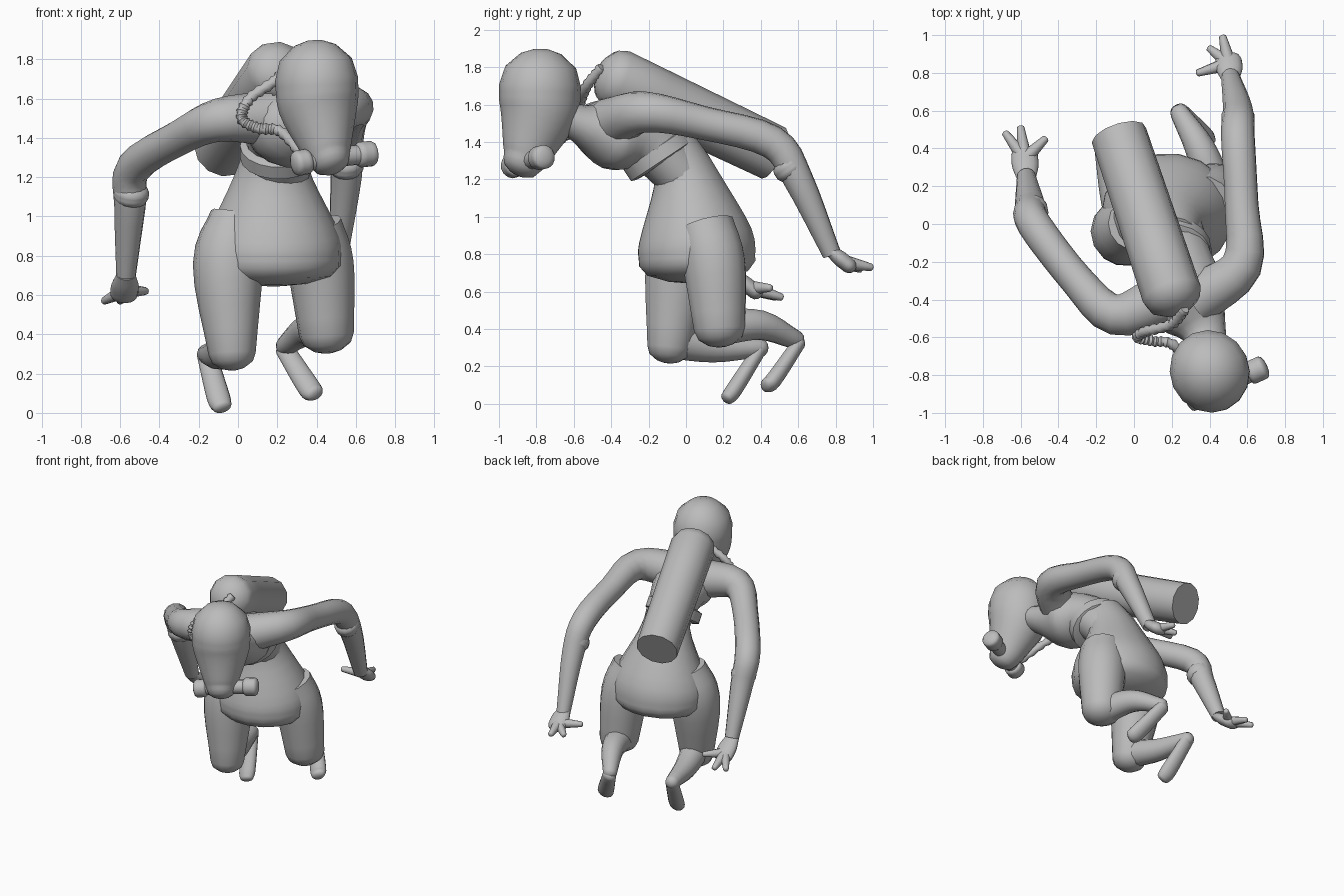
import bpy
import bmesh
import math
from mathutils import Vector

cube = bpy.data.objects.get("Cube")
if cube:
    bpy.data.objects.remove(cube, do_unlink=True)

# One plain grey for the whole figure
grey = bpy.data.materials.new("plain grey")
grey.use_nodes = True
grey.diffuse_color = (.5, .5, .5, 1)
shader = grey.node_tree.nodes["Principled BSDF"]
shader.inputs["Base Color"].default_value = grey.diffuse_color

parts = []
forward = Vector((1, 0, 0))
upward = Vector((0, 0, 1))
face_side = Vector((.9, .4, 0))


def smooth_path(joints, steps):
    """Run a smooth curve through the joints, radius included."""
    keys = [Vector(joint) for joint in joints]
    keys.insert(0, keys[0] * 2 - keys[1])
    keys.append(keys[-1] * 2 - keys[-2])
    path = []
    for before, start, end, after in zip(keys, keys[1:], keys[2:], keys[3:]):
        leave = (end - before) / 2
        arrive = (after - start) / 2
        for step in range(steps):
            t = step / steps
            blend = t * t * (3 - 2 * t)
            path.append(start.lerp(end, blend)
                        + leave * t * (1 - t) ** 2
                        - arrive * t * t * (1 - t))
    path.append(keys[-2])
    return path


def tube(name, joints, side=forward, depth=1, start_dome=0, end_dome=0,
         sides=14, steps=4, ribs=0):
    """Sweep an ellipse through (x, y, z, radius) joints, with domed ends."""
    path = smooth_path(joints, steps)
    centres = [Vector(key[:3]) for key in path]
    last = len(path) - 1
    curve_angles = [math.radians(angle) for angle in (30, 60, 80)]
    across = side
    bm = bmesh.new()
    rings = []

    def add_ring(centre, radius):
        ring = []
        for k in range(sides):
            angle = math.tau * k / sides
            offset = across * math.cos(angle) + deep * math.sin(angle) * depth
            ring.append(bm.verts.new(centre + offset * radius))
        rings.append(ring)

    for i, centre in enumerate(centres):
        along = centres[min(i + 1, last)] - centres[max(i - 1, 0)]
        along.normalize()
        across = (across - along * across.dot(along)).normalized()
        deep = along.cross(across)
        radius = path[i][3]
        if i == 0 and start_dome:
            for angle in reversed(curve_angles):
                rise = along * radius * start_dome * math.sin(angle)
                add_ring(centre - rise, radius * math.cos(angle))
        add_ring(centre, radius * (1 + ribs * (i % 2)))
        if i == last and end_dome:
            for angle in curve_angles:
                rise = along * radius * end_dome * math.sin(angle)
                add_ring(centre + rise, radius * math.cos(angle))

    for low, high in zip(rings, rings[1:]):
        for k in range(sides):
            n = (k + 1) % sides
            bm.faces.new((low[k], low[n], high[n], high[k]))
    bm.faces.new(rings[0])
    bm.faces.new(rings[-1])
    bmesh.ops.recalc_face_normals(bm, faces=bm.faces)

    mesh = bpy.data.meshes.new(name)
    bm.to_mesh(mesh)
    bm.free()
    mesh.materials.append(grey)
    obj = bpy.data.objects.new(name, mesh)
    bpy.context.collection.objects.link(obj)
    parts.append(obj)


def hand(name, wrist, knuckles, fingertips):
    """Flattened palm with three splayed, pointed fingers."""
    wrist, knuckles = Vector(wrist), Vector(knuckles)
    middle = wrist.lerp(knuckles, .5)
    tube(name + "_palm", [(*wrist, .05), (*middle, .07), (*knuckles, .07)],
         depth=.6, end_dome=.6)
    for finger, tip in zip(("inner", "middle", "outer"), fingertips):
        base = middle.lerp(knuckles, .6)
        tube(f"{name}_{finger}_finger", [(*base, .04), (*tip, .02)],
             end_dome=.6, sides=8)


def cheek_filter(name, root, rim):
    """Short neck from the mask ending in a fat round knob."""
    root, rim = Vector(root), Vector(rim)
    tube(name + "_neck", [(*root, .05), (*rim, .05)], side=upward)
    tube(name + "_knob", [(*root.lerp(rim, .7), .065), (*rim, .065)],
         side=upward, start_dome=.4, end_dome=.4)


def arm(name, joints):
    """Tapering arm with a swollen cuff below the elbow."""
    tube(name, joints, side=upward)
    elbow, forearm = Vector(joints[-3][:3]), Vector(joints[-2][:3])
    tube(name + "_cuff", [(*elbow.lerp(forearm, .6), .09),
                          (*elbow.lerp(forearm, .75), .09)],
         side=upward, start_dome=.5, end_dome=.5)


def foot(name, heel, ball, toe):
    """Long foot hanging down from the heel."""
    tube(name, [(*heel, .05), (*ball, .06), (*toe, .05)],
         depth=.75, start_dome=.7, end_dome=.4)


# Head tapering into a mask, with a filter on each cheek
tube("head", [(.4, -.78, 1.7, .21), (.41, -.79, 1.55, .2),
              (.45, -.85, 1.35, .13), (.47, -.88, 1.28, .1)],
     side=face_side, depth=1.05, start_dome=.95, end_dome=.6, sides=16)
cheek_filter("left_filter", (.48, -.85, 1.3), (.68, -.76, 1.32))
cheek_filter("right_filter", (.47, -.86, 1.3), (.3, -.93, 1.27))

# Torso leaning forward into the neck
tube("torso", [(.2, 0, 1.2, .16), (.23, -.2, 1.4, .19), (.28, -.4, 1.45, .23),
               (.37, -.57, 1.5, .12), (.4, -.75, 1.6, .1)],
     depth=.85, sides=16)
tube("belt", [(.21, -.13, 1.3, .2), (.21, -.17, 1.36, .2)],
     start_dome=.1, end_dome=.1, sides=18)

# Baggy trousers
tube("trousers", [(.2, -.08, 1.4, .14), (.18, 0, 1.2, .2),
                  (.18, .05, .9, .34), (.18, .06, .75, .35)],
     depth=.9, end_dome=.3, sides=18)
tube("right_thigh", [(0, 0, 1, .14), (-.05, -.04, .75, .18),
                     (-.03, -.09, .3, .12)], end_dome=.7)
tube("left_thigh", [(.37, .1, .95, .16), (.42, .15, .75, .17),
                    (.45, .18, .4, .14)], end_dome=.7)

# Lower legs folded back, feet pointing down
tube("right_shin", [(-.03, -.08, .34, .1), (-.1, .15, .3, .08),
                    (-.16, .4, .3, .05)], end_dome=.8)
tube("left_shin", [(.43, .18, .41, .1), (.35, .4, .42, .08),
                   (.24, .59, .34, .05)], end_dome=.8)
foot("right_foot", (-.16, .4, .3), (-.1, .26, .08), (-.08, .22, .03))
foot("left_foot", (.24, .6, .32), (.36, .47, .13), (.39, .43, .1))

# Arms swept back
arm("right_arm", [(.15, -.4, 1.5, .14), (-.1, -.48, 1.49, .11),
                  (-.3, -.3, 1.4, .09), (-.53, 0, 1.25, .09),
                  (-.55, .1, 1.05, .08), (-.57, .25, .7, .05)])
arm("left_arm", [(.33, -.4, 1.5, .14), (.57, -.22, 1.56, .11),
                 (.57, .1, 1.5, .09), (.55, .46, 1.4, .09),
                 (.55, .6, 1.2, .08), (.51, .78, .8, .05)])
hand("right_hand", (-.57, .24, .7), (-.58, .37, .6),
     [(-.47, .45, .62), (-.6, .51, .57), (-.68, .48, .57)])
hand("left_hand", (.51, .77, .82), (.5, .87, .74),
     [(.34, .8, .77), (.4, .93, .72), (.47, .99, .73)])

# Tank on the back, domed at the top and flat at the base
tube("back_tank", [(.2, -.37, 1.74, .16), (-.08, .47, 1.34, .15)],
     start_dome=.7, sides=12)

# Ribbed hose from the tank to the mask
hose = [(.27, -.45, 1.8), (.2, -.53, 1.7), (.06, -.57, 1.6), (.02, -.6, 1.5),
        (.1, -.62, 1.45), (.22, -.65, 1.43), (.34, -.85, 1.3)]
tube("breathing_hose", [(*point, .023) for point in hose],
     sides=10, steps=8, ribs=.35)

# Smooth shading that keeps hard rims
bpy.ops.object.select_all(action="DESELECT")
for part in parts:
    part.select_set(True)
bpy.context.view_layer.objects.active = parts[0]
bpy.ops.object.shade_smooth_by_angle(angle=math.radians(50))
